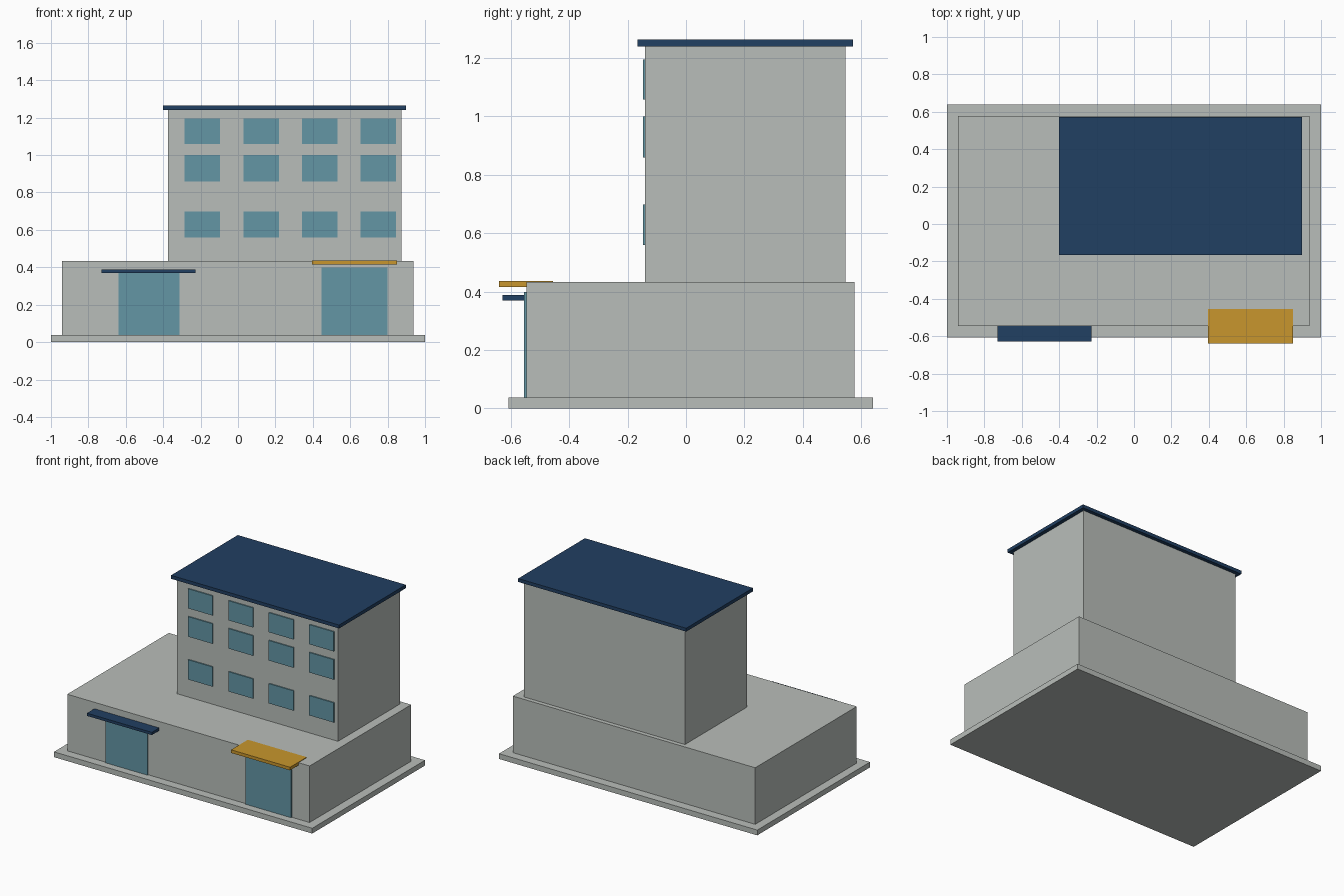
import bpy

if "Cube" in bpy.data.objects:
    bpy.data.objects.remove(bpy.data.objects["Cube"])


def material(name, rgb):
    m = bpy.data.materials.new(name)
    m.diffuse_color = (*rgb, 1.0)
    m.use_nodes = True
    m.node_tree.nodes["Principled BSDF"].inputs["Base Color"].default_value = m.diffuse_color
    return m


concrete = material("concrete_grey", (0.485, 0.515, 0.490))
glass = material("teal_glass", (0.127, 0.305, 0.376))
navy = material("navy_blue", (0.015, 0.050, 0.122))
amber = material("amber", (0.578, 0.305, 0.026))


def box(name, x, y, z, mat):
    """Axis-aligned box from (min, max) pairs."""
    spans = (x, y, z)
    bpy.ops.mesh.primitive_cube_add(size=1, location=[(a + b) / 2 for a, b in spans])
    ob = bpy.context.object
    ob.name = name
    ob.scale = [b - a for a, b in spans]
    bpy.ops.object.transform_apply(location=False, rotation=False, scale=True)
    ob.data.materials.append(mat)
    return ob


# Stacked masses
box("base_slab", (-1.0, 1.0), (-0.607, 0.640), (0.0, 0.037), concrete)
box("podium", (-0.94, 0.937), (-0.546, 0.577), (0.037, 0.433), concrete)
box("tower", (-0.375, 0.873), (-0.14, 0.547), (0.433, 1.24), concrete)
box("roof_slab", (-0.402, 0.899), (-0.166, 0.572), (1.24, 1.264), navy)

# Window grid on the tower front
for row, (z0, z1) in enumerate(((0.56, 0.698), (0.86, 1.0), (1.058, 1.195))):
    for col in range(4):
        x0 = -0.285 + col * 0.3133
        box(f"window_{row}_{col}", (x0, x0 + 0.19), (-0.148, -0.139), (z0, z1), glass)

# Entrance doors
box("left_door", (-0.64, -0.313), (-0.554, -0.545), (0.037, 0.372), glass)
box("right_door", (0.447, 0.80), (-0.554, -0.545), (0.037, 0.398), glass)

# Canopies over the doors
box("left_canopy", (-0.73, -0.228), (-0.628, -0.546), (0.369, 0.388), navy)
box("right_canopy", (0.395, 0.851), (-0.64, -0.455), (0.415, 0.437), amber)
